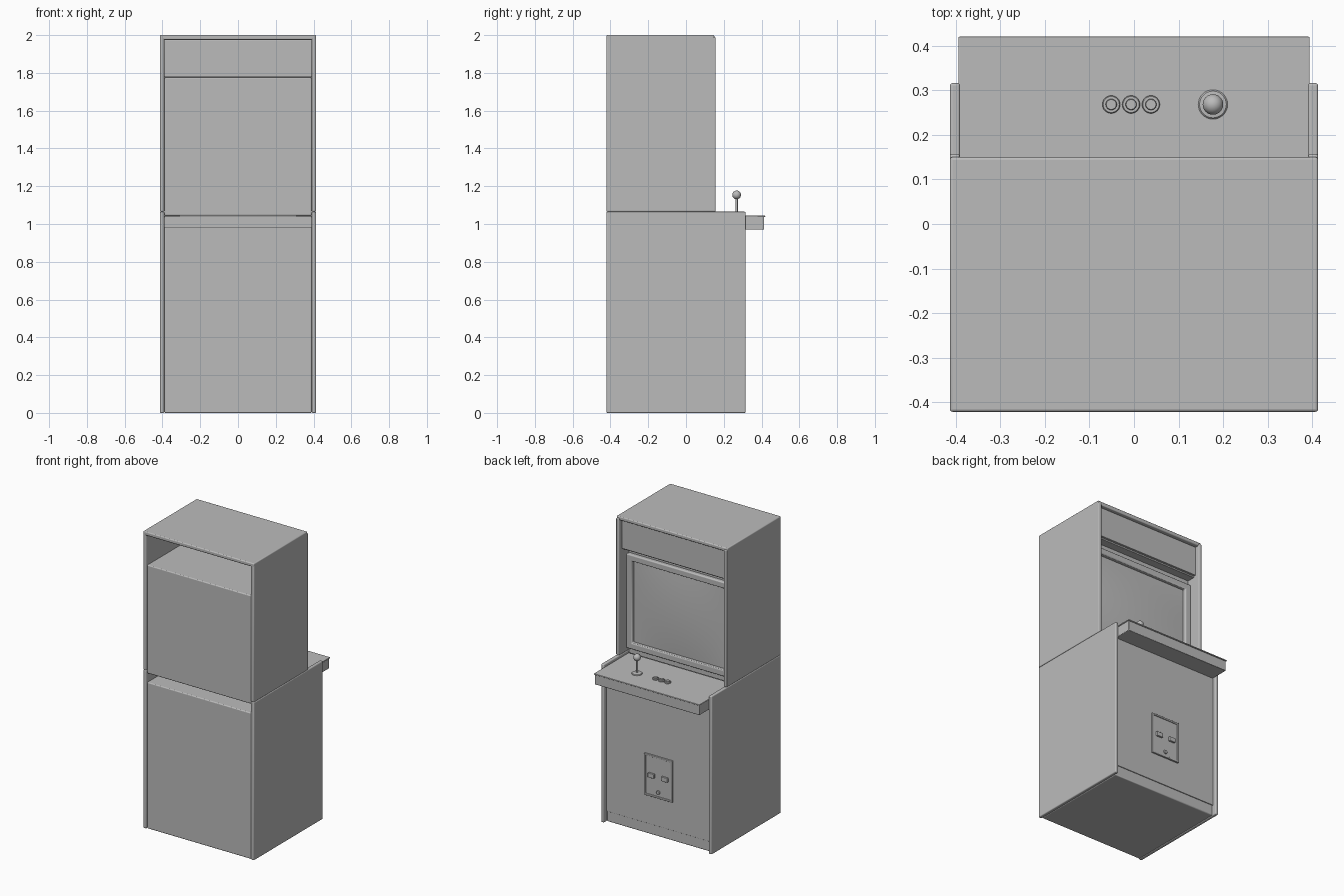
import bpy, bmesh, math
from mathutils import Vector

if "Cube" in bpy.data.objects:
    bpy.data.objects.remove(bpy.data.objects["Cube"])

grey = bpy.data.materials.new("cabinet grey")
grey.diffuse_color = (0.5, 0.5, 0.5, 1)
grey.use_nodes = True
grey.node_tree.nodes["Principled BSDF"].inputs["Base Color"].default_value = grey.diffuse_color


def finish(bm, name, bevel=0.0, segs=3):
    me = bpy.data.meshes.new(name)
    bmesh.ops.recalc_face_normals(bm, faces=bm.faces[:])
    bm.to_mesh(me)
    bm.free()
    ob = bpy.data.objects.new(name, me)
    bpy.context.collection.objects.link(ob)
    me.materials.append(grey)
    bpy.ops.object.select_all(action='DESELECT')
    ob.select_set(True)
    bpy.context.view_layer.objects.active = ob
    bpy.ops.object.shade_smooth_by_angle(angle=math.radians(35))
    if bevel:
        m = ob.modifiers.new("bevel", 'BEVEL')
        m.width, m.segments, m.limit_method = bevel, segs, 'ANGLE'
    return ob


def box(name, x, y, z, bevel=0.0, segs=3):
    """Box from (min, max) ranges on each axis."""
    bm = bmesh.new()
    bmesh.ops.create_cube(bm, size=1)
    for v in bm.verts:
        v.co = Vector([r[0] if c < 0 else r[1] for c, r in zip(v.co, (x, y, z))])
    return finish(bm, name, bevel, segs)


def lathe(name, profile, loc, rot=(0, 0, 0), steps=32):
    """Spin a (radius, height) profile around the local z axis."""
    bm = bmesh.new()
    vs = [bm.verts.new((r, 0, h)) for r, h in profile]
    es = [bm.edges.new(p) for p in zip(vs, vs[1:])]
    bmesh.ops.spin(bm, geom=vs + es, cent=(0, 0, 0), axis=(0, 0, 1),
                   angle=2 * math.pi, steps=steps)
    bmesh.ops.remove_doubles(bm, verts=bm.verts[:], dist=1e-5)
    ob = finish(bm, name)
    ob.location, ob.rotation_euler = loc, rot
    return ob


def frame(name, x, z, y, border, bevel):
    """Rectangular picture-frame moulding facing +y."""
    bm = bmesh.new()
    rings = []
    for d, yy in ((0, y[0]), (0, y[1]), (border, y[1]), (border, y[0])):
        rings.append([bm.verts.new((px, yy, pz)) for px, pz in (
            (x[0] + d, z[0] + d), (x[1] - d, z[0] + d),
            (x[1] - d, z[1] - d), (x[0] + d, z[1] - d))])
    for a, b in zip(rings, rings[1:] + rings[:1]):
        for i in range(4):
            j = (i + 1) % 4
            bm.faces.new((a[i], a[j], b[j], b[i]))
    return finish(bm, name, bevel)


# side panels, lower and upper, with rounded edges
for s, side in ((-1, "left"), (1, "right")):
    xr = sorted((s * 0.39, s * 0.413))
    box("lower_side_" + side, xr, (-0.421, 0.316), (0, 1.065), 0.006)
    box("upper_side_" + side, xr, (-0.421, 0.157), (1.065, 1.988), 0.006)

# roof, marquee and the inner bodies (open slots remain at the back)
box("roof_panel", (-0.413, 0.413), (-0.421, 0.15), (1.975, 2.0), 0.006)
box("marquee_panel", (-0.39, 0.39), (0.10, 0.125), (1.775, 1.975), 0.003)
box("monitor_body", (-0.39, 0.39), (-0.413, 0.055), (1.045, 1.775), 0.006)
box("lower_body", (-0.39, 0.39), (-0.413, 0.286), (0, 0.985), 0.006)
box("front_panel", (-0.39, 0.39), (0.27, 0.291), (0.07, 0.985), 0.002)
box("marquee_shelf", (-0.39, 0.39), (0.04, 0.11), (1.765, 1.78), 0.003)

# screen surround and softly bulging screen
SX, SZ0, SZ1 = 0.348, 1.132, 1.683
frame("screen_frame", (-0.389, 0.389), (1.09, 1.725), (0.05, 0.082), 0.042, 0.007)
bm = bmesh.new()
bmesh.ops.create_grid(bm, x_segments=16, y_segments=16, size=1)
for v in bm.verts:
    u, w = v.co.x, v.co.y
    v.co = (u * SX, 0.057 + 0.012 * (1 - u * u) * (1 - w * w),
            (SZ0 + SZ1) / 2 + w * (SZ1 - SZ0) / 2)
screen = finish(bm, "screen")
if screen.data.polygons[0].normal.y < 0:
    screen.data.flip_normals()

# control deck with a thin top plate
box("control_deck", (-0.39, 0.39), (0.05, 0.414), (0.97, 1.04), 0.004)
box("control_deck_top", (-0.394, 0.394), (0.05, 0.42), (1.037, 1.045), 0.003)

# joystick
lathe("joystick_base", [(0, 0), (0.033, 0), (0.033, 0.003), (0.03, 0.006),
                        (0.012, 0.008), (0, 0.008)], (0.177, 0.268, 1.045))
lathe("joystick_shaft", [(0, 0), (0.006, 0), (0.006, 0.1), (0, 0.1)],
      (0.177, 0.268, 1.045), steps=16)
ball = [(0.023 * math.sin(math.pi * i / 16), -0.023 * math.cos(math.pi * i / 16))
        for i in range(17)]
lathe("joystick_ball", ball, (0.177, 0.268, 1.154))

# push buttons: ring with raised plunger
for i in range(3):
    lathe("button_%d" % (i + 1),
          [(0, 0), (0.02, 0), (0.02, 0.007), (0.018, 0.009), (0.014, 0.009),
           (0.014, 0.006), (0.0125, 0.006), (0.0125, 0.013), (0.011, 0.015), (0, 0.015)],
          (-0.051 + 0.0445 * i, 0.268, 1.045))

# coin door with slots and lock
frame("coin_door_frame", (-0.108, 0.104), (0.262, 0.542), (0.285, 0.302), 0.012, 0.003)
box("coin_door", (-0.098, 0.094), (0.285, 0.296), (0.272, 0.532))
for n, cx in (("left", -0.052), ("right", 0.048)):
    box("coin_slot_" + n, (cx - 0.023, cx + 0.023), (0.29, 0.308), (0.39, 0.42), 0.003)
lathe("coin_door_lock", [(0, 0), (0.013, 0), (0.013, 0.008), (0.01, 0.011), (0, 0.011)],
      (-0.002, 0.293, 0.302), (-math.pi / 2, 0, 0), 24)
